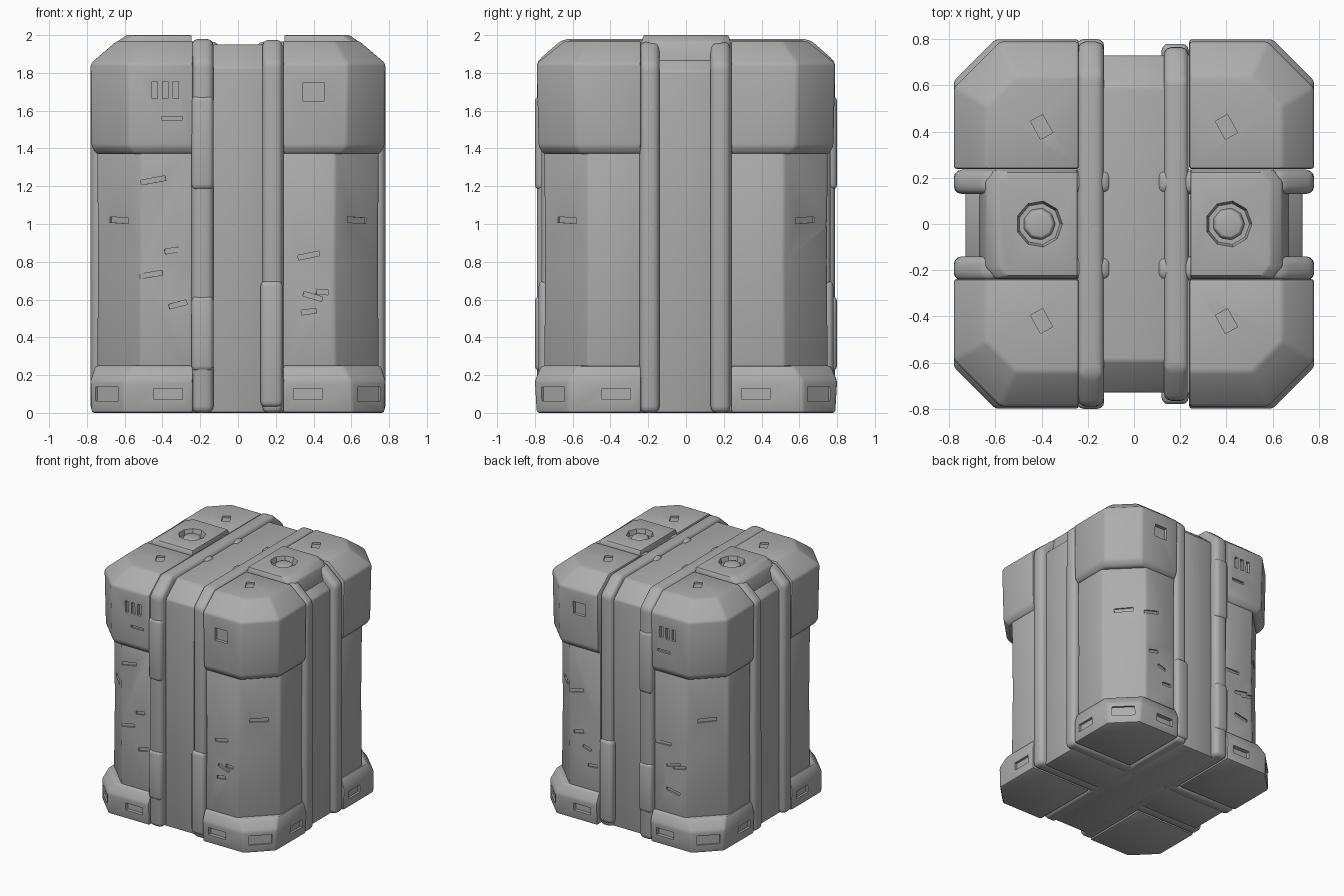
import bpy, bmesh, math, random
from mathutils import Vector, Matrix

if "Cube" in bpy.data.objects:
    bpy.data.objects.remove(bpy.data.objects["Cube"], do_unlink=True)
random.seed(4)

grey = bpy.data.materials.new("worn grey metal")
grey.use_nodes = True
colour = (0.42, 0.42, 0.42, 1)
grey.diffuse_color = colour
grey.node_tree.nodes["Principled BSDF"].inputs["Base Color"].default_value = colour


def loft(name, rings, bevel=0.012, segments=2, cutters=()):
    """Closed solid through rings of equal point count, bevelled and cut."""
    bm = bmesh.new()
    loops = [[bm.verts.new(p) for p in ring] for ring in rings]
    n = len(loops[0])
    for a, b in zip(loops, loops[1:]):
        for i in range(n):
            j = (i + 1) % n
            bm.faces.new((a[i], a[j], b[j], b[i]))
    bm.faces.new(loops[0])
    bm.faces.new(loops[-1])
    bmesh.ops.recalc_face_normals(bm, faces=bm.faces)
    mesh = bpy.data.meshes.new(name)
    bm.to_mesh(mesh)
    bm.free()
    mesh.materials.append(grey)
    ob = bpy.data.objects.new(name, mesh)
    bpy.context.collection.objects.link(ob)
    bpy.ops.object.select_all(action='DESELECT')
    ob.select_set(True)
    bpy.context.view_layer.objects.active = ob
    if bevel:
        mod = ob.modifiers.new("edges", 'BEVEL')
        mod.width, mod.segments = bevel, segments
        mod.limit_method, mod.angle_limit = 'ANGLE', math.radians(25)
        bpy.ops.object.modifier_apply(modifier=mod.name)
    for cutter in cutters:
        mod = ob.modifiers.new("cut", 'BOOLEAN')
        mod.operation, mod.object, mod.solver = 'DIFFERENCE', cutter, 'EXACT'
        bpy.ops.object.modifier_apply(modifier=mod.name)
        bpy.data.objects.remove(cutter, do_unlink=True)
    bpy.ops.object.shade_smooth_by_angle(angle=math.radians(32))
    return ob


def box_cutter(centre, size, turn=0, tilt=0):
    bm = bmesh.new()
    rot = Matrix.Rotation(turn, 4, 'Z') @ Matrix.Rotation(tilt, 4, 'Y')
    bmesh.ops.create_cube(bm, size=1, matrix=Matrix.Translation(centre) @ rot
                          @ Matrix.Diagonal((*size, 1)))
    mesh = bpy.data.meshes.new("cutter")
    bm.to_mesh(mesh)
    bm.free()
    ob = bpy.data.objects.new("cutter", mesh)
    ob.hide_render = True
    bpy.context.collection.objects.link(ob)
    return ob


def corner(sx, sy, z, out_x, out_y, cut, inner=0.238):
    """Quarter plan with its outer corner cut off."""
    pts = [(inner, inner), (out_x, inner), (out_x, out_y - cut),
           (out_x - cut, out_y), (inner, out_y)]
    return [(sx * x, sy * y, z) for x, y in pts]


def hoop(along, across, start, reach, top, cut=0.12, low=0.0):
    """Two outlines of an upright slab, chamfered at its top outer edges."""
    pts = [(start, low), (reach, low), (reach, top - cut),
           (reach - cut * 1.15, top), (start + (cut * 1.15 if start < 0 else 0), top)]
    if start < 0:
        pts.append((start, top - cut))
    if along == 'Y':
        return [[(c, a, z) for a, z in pts] for c in across]
    return [[(a, c, z) for a, z in pts] for c in across]


def disc(x, y, z, radius, sides=12):
    return [(x + radius * math.cos(2 * math.pi * i / sides),
             y + radius * math.sin(2 * math.pi * i / sides), z) for i in range(sides)]


# Recessed centre panels and rounded rails that wrap the crate front to back
loft("centre_panel", hoop('Y', (-0.16, 0.16), -0.73, 0.73, 1.95))
loft("right_long_rail", hoop('Y', (-0.245, -0.13), -0.79, 0.79, 1.98), 0.035, 3)
loft("left_long_rail", hoop('Y', (0.13, 0.235), -0.765, 0.765, 1.975), 0.03, 3)
for sy in (-1, 1):
    for name, x, z0, z1, reach in (("lower", 0.178, 0.03, 0.7, 0.78),
                                   ("middle", -0.188, 0.22, 0.62, 0.8),
                                   ("upper", -0.188, 1.18, 1.68, 0.8)):
        ring = lambda z: [(x + a * 0.059, sy * b, z) for a, b in
                          ((-1, 0.7), (1, 0.7), (1, reach), (-1, reach))]
        loft("rail_sleeve_" + name, [ring(z0), ring(z1)], 0.03, 3)

# Side channels: panel, two rails, top hatch
for sx in (-1, 1):
    def flip(rings):
        return [[(sx * x, y, z) for x, y, z in r] for r in rings]
    loft("side_panel", flip(hoop('X', (-0.16, 0.16), 0.1, 0.73, 1.93)))
    for y in (-0.19, 0.185):
        loft("side_rail", flip(hoop('X', (y - 0.055, y + 0.05), 0.1, 0.78, 1.965)), 0.035, 3)

    def plate(z, end, w):
        return [(sx * x, y, z) for x, y in ((0.245, -w), (end - 0.04, -w), (end, -w + 0.05),
                                            (end, w - 0.05), (end - 0.04, w), (0.245, w))]
    hole = loft("cutter", [disc(sx * 0.41, 0, 1.962, 0.09, 9), disc(sx * 0.41, 0, 2.05, 0.115, 9)], 0)
    hole.hide_render = True
    loft("hatch_plate", [plate(1.86, 0.67, 0.235), plate(1.965, 0.64, 0.235),
                         plate(2.0, 0.59, 0.225)], 0.008, 2, [hole])
    loft("hatch_knob", [disc(sx * 0.41, 0, 1.95, 0.075, 9),
                        disc(sx * 0.41, 0, 1.985, 0.06, 9)], 0.006)

# Four corner columns: foot, body and cap
for sx in (-1, 1):
    for sy in (-1, 1):
        side = ("left" if sx > 0 else "right") + ("_front" if sy < 0 else "_back")

        # Feet with recessed slots near the ground
        slots = [box_cutter((sx * 0.705, sy * 0.715, 0.1), (0.17, 0.06, 0.075),
                            -sx * sy * math.pi / 4),
                 box_cutter((sx * 0.37, sy * 0.8, 0.1), (0.15, 0.07, 0.06)),
                 box_cutter((sx * 0.785, sy * 0.37, 0.1), (0.05, 0.15, 0.06))]
        loft("foot_" + side, [corner(sx, sy, 0, 0.775, 0.79, 0.17),
                              corner(sx, sy, 0.17, 0.78, 0.8, 0.18),
                              corner(sx, sy, 0.25, 0.755, 0.765, 0.2)], 0.014, 2, slots)

        # Bodies with battle-worn gouges
        gouges = []
        for _ in range(4):
            z = random.uniform(0.35, 1.3)
            gouges.append(box_cutter((sx * random.uniform(0.3, 0.48), sy * 0.745, z),
                                     (random.uniform(0.06, 0.15), 0.02, 0.025),
                                     random.uniform(-0.1, 0.1), random.uniform(-0.3, 0.3)))
        gouges.append(box_cutter((sx * 0.635, sy * 0.635, 1.02), (0.14, 0.04, 0.03),
                                 -sx * sy * math.pi / 4, 0.05))
        loft("body_" + side, [corner(sx, sy, 0.2, 0.745, 0.75, 0.23),
                              corner(sx, sy, 0.8, 0.74, 0.745, 0.23),
                              corner(sx, sy, 1.42, 0.745, 0.75, 0.23)], 0.012, 2, gouges)

        # Caps: square port on the left columns, three slots on the right ones
        if sx > 0:
            ports = [box_cutter((0.4, sy * 0.79, 1.7), (0.11, 0.06, 0.1))]
        else:
            ports = [box_cutter((x, sy * 0.79, 1.71), (0.03, 0.05, 0.09))
                     for x in (-0.44, -0.385, -0.33)]
            ports.append(box_cutter((-0.35, sy * 0.79, 1.56), (0.11, 0.045, 0.02)))
        ports.append(box_cutter((sx * 0.4, sy * 0.42, 1.97), (0.06, 0.09, 0.03), 0.5))
        loft("cap_" + side, [corner(sx, sy, 1.37, 0.75, 0.755, 0.2),
                             corner(sx, sy, 1.41, 0.775, 0.78, 0.2),
                             corner(sx, sy, 1.85, 0.78, 0.79, 0.2),
                             corner(sx, sy, 1.97, 0.64, 0.64, 0.13)], 0.014, 2, ports)
